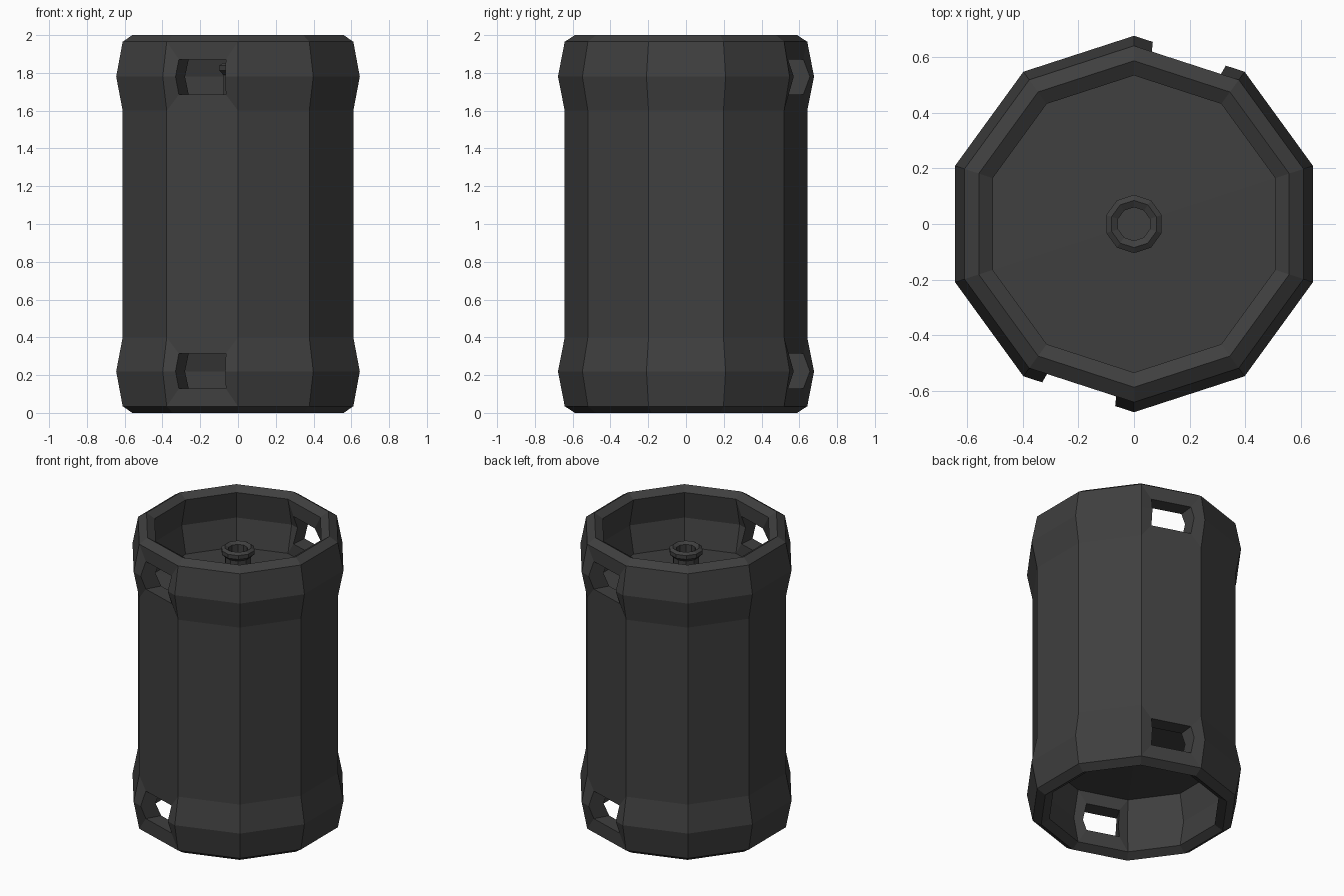
import bpy, bmesh
from math import radians, cos, sin
from mathutils import Vector

cube = bpy.data.objects.get("Cube")
if cube:
    bpy.data.objects.remove(cube, do_unlink=True)

SIDES = 10
mat = bpy.data.materials.new("dark_grey")
mat.use_nodes = True
colour = (0.05, 0.05, 0.05, 1)
mat.diffuse_color = colour
mat.node_tree.nodes["Principled BSDF"].inputs["Base Color"].default_value = colour


def point(k, u, r, z):
    """Point on facet k, u of the way from one corner to the next."""
    def corner(i):
        a = radians(90 + i * 360 / SIDES)
        return Vector((r * cos(a), r * sin(a), z))
    return corner(k).lerp(corner(k + 1), u)


def face(bm, pts):
    bm.faces.new([bm.verts.new(p) for p in pts])


def finish(bm, name):
    bmesh.ops.remove_doubles(bm, verts=bm.verts, dist=0.0005)
    bmesh.ops.dissolve_degenerate(bm, edges=bm.edges, dist=0.0005)
    bmesh.ops.recalc_face_normals(bm, faces=bm.faces)
    mesh = bpy.data.meshes.new(name)
    bm.to_mesh(mesh)
    bm.free()
    mesh.materials.append(mat)
    obj = bpy.data.objects.new(name, mesh)
    bpy.context.collection.objects.link(obj)


def band(bm, k, a, b):
    """Flat strip on facet k between two (radius, height) profile points."""
    face(bm, [point(k, 0, *a), point(k, 1, *a), point(k, 1, *b), point(k, 0, *b)])


# Half of the shell profile; the lower half mirrors it
OUT = [(0.642, 1.6), (0.678, 1.78), (0.642, 1.965)]
INN = [(0.535, 1.6), (0.575, 1.78), (0.535, 1.968)]
RIM = (0.588, 2.0)
WIN_LOW, WIN_HIGH = 1.685, 1.872
WIN_U = (0.17, 0.83)


def window(bm, k, flip):
    """Bulge faces of facet k, with an opening cut through the wall."""
    loops = []
    for low, mid, high in (OUT, INN):
        frame = [(low[0], WIN_LOW), mid, (high[0], WIN_HIGH)]
        rows = [[point(k, u, r, flip(z)) for r, z in frame] for u in WIN_U]
        ends = [[point(k, u, r, flip(z)) for r, z in (low, mid, high)] for u in (0, 1)]
        for w, e in zip(rows, ends):
            for i in (0, 1):
                face(bm, [e[i], w[i], w[i + 1], e[i + 1]])
        for i in (0, 2):
            face(bm, [ends[0][i], ends[1][i], rows[1][i], rows[0][i]])
        loops.append(rows[0] + rows[1][::-1])
    # Jambs, sill and lintel
    outer, inner = loops
    for i in range(6):
        j = (i + 1) % 6
        face(bm, [outer[i], outer[j], inner[j], inner[i]])


# Drum shell: waisted wall, bulging ends, rims, recessed floors, four openings
bm = bmesh.new()
for k in range(SIDES):
    band(bm, k, (OUT[0][0], 0.4), OUT[0])
    for flip in (lambda z: z, lambda z: 2 - z):
        def m(p):
            return p[0], flip(p[1])
        if k % 5 == 4:
            window(bm, k, flip)
        else:
            for side in (OUT, INN):
                for a, b in zip(side, side[1:]):
                    band(bm, k, m(a), m(b))
        band(bm, k, m(OUT[2]), m(RIM))
        band(bm, k, m(RIM), m(INN[2]))
        # Slightly raised recessed floor
        face(bm, [point(k, 0, *m(INN[0])), point(k, 1, *m(INN[0])),
                  Vector((0, 0, flip(1.62)))])
finish(bm, "drum_shell")

# Hollow flanged post on the upper floor
bm = bmesh.new()
HUB = [(0.082, 1.6), (0.082, 1.79), (0.105, 1.812), (0.105, 1.838),
       (0.085, 1.852), (0.06, 1.838), (0.06, 1.74)]
for k in range(SIDES):
    for a, b in zip(HUB, HUB[1:]):
        band(bm, k, a, b)
    for r, z in (HUB[0], HUB[-1]):
        face(bm, [point(k, 0, r, z), point(k, 1, r, z), Vector((0, 0, z))])
finish(bm, "hub_post")
